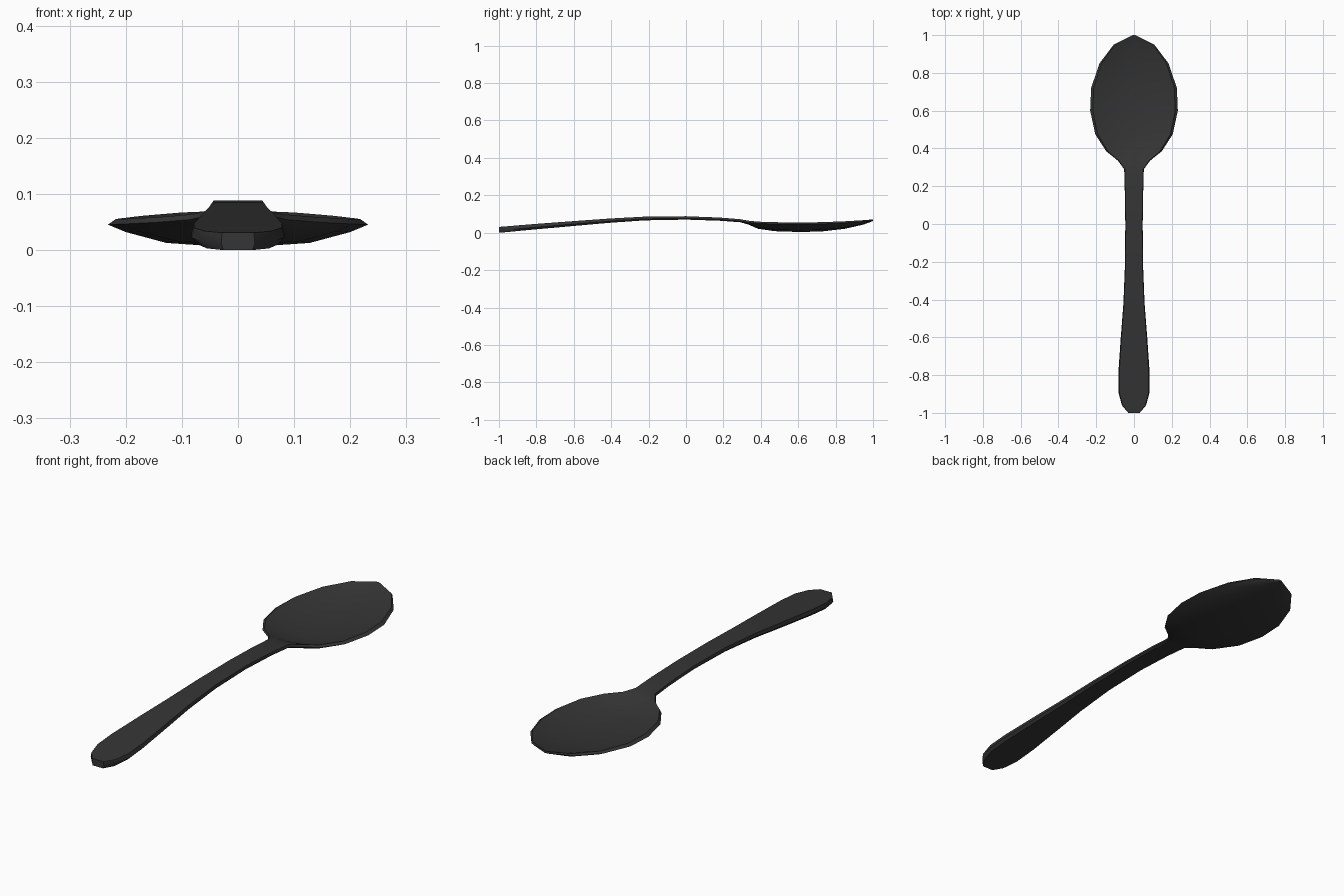
import bpy, bmesh, math

if "Cube" in bpy.data.objects:
    bpy.data.objects.remove(bpy.data.objects["Cube"])

# Stations along the spoon: y, half width, top edge z, thickness, bowl dip
stations = [
    (-1.00, .030, .036, .031, 0), (-.96, .064, .039, .031, 0),
    (-.89, .083, .045, .030, 0), (-.79, .083, .053, .029, 0),
    (-.60, .070, .067, .026, 0), (-.42, .056, .080, .023, 0),
    (-.22, .048, .091, .020, 0), (0.00, .046, .093, .018, 0),
    (.18, .049, .086, .017, 0), (.29, .052, .077, .016, 0),
    (.335, .085, .069, .016, .005), (.385, .147, .064, .016, .022),
    (.475, .205, .061, .016, .032), (.60, .232, .060, .016, .035),
    (.72, .227, .061, .016, .034), (.85, .183, .066, .015, .025),
    (.95, .107, .072, .013, .010), (1.00, .006, .076, .009, 0),
]


def ring(y, w, top, th, dip):
    # Right half from top centre to bottom centre, then mirrored
    half = [(.55, top - .72 * dip), (.94, top),
            (1, top - .6 * th), (.86, top - th - .2 * dip),
            (.55, top - th - .75 * dip)]
    pts = [(0, top - dip)] + half + [(0, top - th - dip)]
    pts += [(-a, z) for a, z in reversed(half)]
    return [(a * w, y, z) for a, z in pts]


# Spoon body: loft the rings and cap the ends
bm = bmesh.new()
rings = [[bm.verts.new(p) for p in ring(*s)] for s in stations]
n = len(rings[0])
for a, b in zip(rings, rings[1:]):
    for i in range(n):
        j = (i + 1) % n
        bm.faces.new((a[i], a[j], b[j], b[i]))
bm.faces.new(rings[0])
bm.faces.new(rings[-1])
low = min(v.co.z for v in bm.verts)
for v in bm.verts:
    v.co.z -= low
bmesh.ops.recalc_face_normals(bm, faces=bm.faces)

mesh = bpy.data.meshes.new("spoon")
bm.to_mesh(mesh)
bm.free()
spoon = bpy.data.objects.new("spoon", mesh)
bpy.context.collection.objects.link(spoon)

mat = bpy.data.materials.new("dark_grey")
mat.diffuse_color = (.035, .035, .035, 1)
mat.use_nodes = True
mat.node_tree.nodes["Principled BSDF"].inputs["Base Color"].default_value = mat.diffuse_color
mesh.materials.append(mat)

bpy.context.view_layer.objects.active = spoon
spoon.select_set(True)
bpy.ops.object.shade_smooth_by_angle(angle=math.radians(40))
